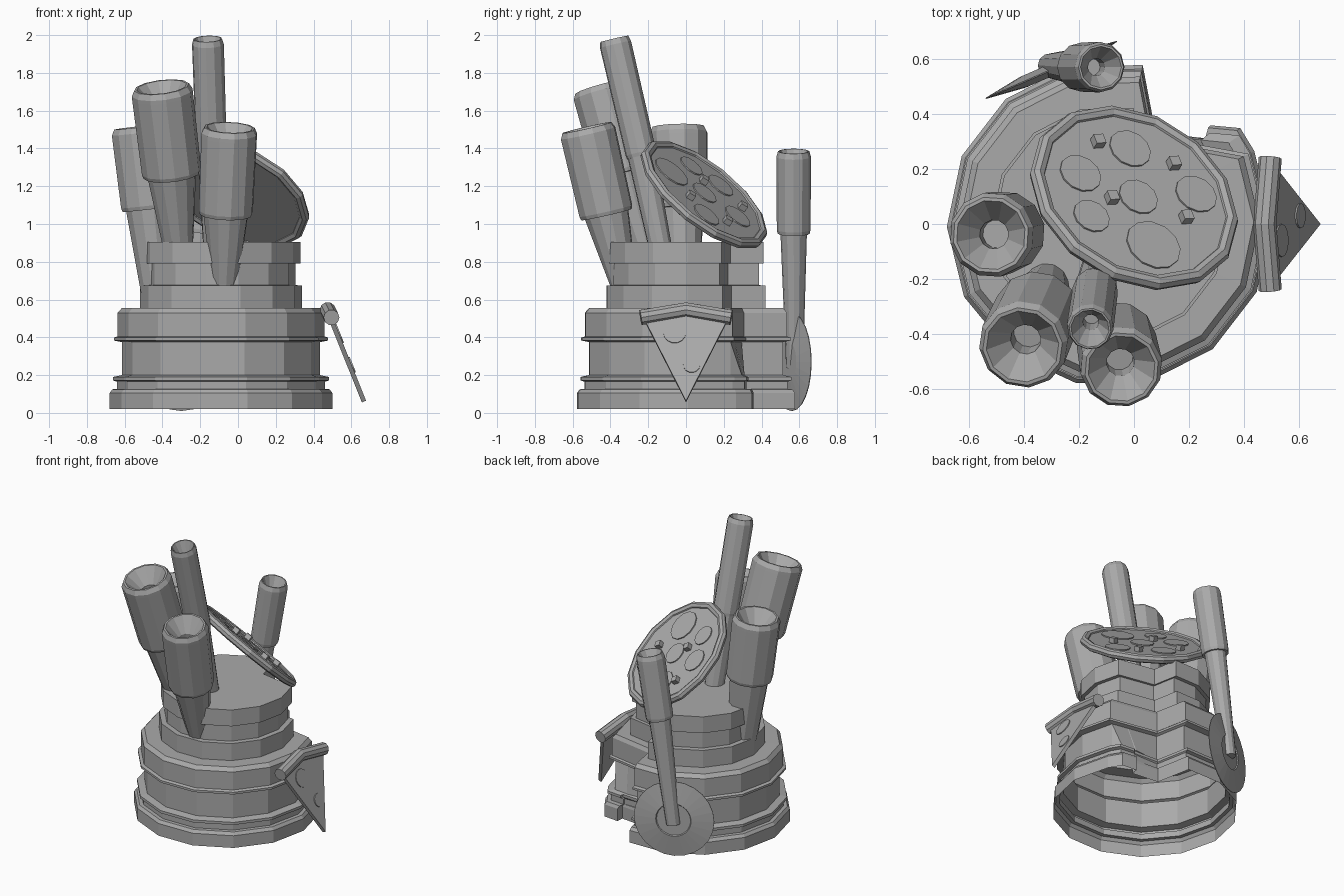
import bpy, bmesh, math
from mathutils import Vector

if "Cube" in bpy.data.objects:
    bpy.data.objects.remove(bpy.data.objects["Cube"])

grey = bpy.data.materials.new("plain_grey")
grey.diffuse_color = (0.4, 0.4, 0.4, 1)
grey.use_nodes = True
grey.node_tree.nodes["Principled BSDF"].inputs["Base Color"].default_value = grey.diffuse_color


def finish(name, bm):
    me = bpy.data.meshes.new(name)
    bmesh.ops.recalc_face_normals(bm, faces=bm.faces)
    bm.to_mesh(me)
    bm.free()
    me.materials.append(grey)
    ob = bpy.data.objects.new(name, me)
    bpy.context.collection.objects.link(ob)
    return ob


def loft(name, rings, cap_start=True, cap_end=True):
    """Skin a list of equal-length point rings."""
    bm = bmesh.new()
    vs = [[bm.verts.new(p) for p in ring] for ring in rings]
    n = len(rings[0])
    for a, b in zip(vs, vs[1:]):
        for i in range(n):
            j = (i + 1) % n
            bm.faces.new((a[i], a[j], b[j], b[i]))
    if cap_start:
        bm.faces.new(vs[0][::-1])
    if cap_end:
        bm.faces.new(vs[-1])
    return finish(name, bm)


def circle(center, normal, r, n, turn=0.0):
    normal = Vector(normal).normalized()
    u = Vector((0, 0, 1)).cross(normal)
    u = u.normalized() if u.length > 1e-4 else Vector((1, 0, 0))
    v = normal.cross(u)
    c = Vector(center)
    return [c + r * (math.cos(t) * u + math.sin(t) * v)
            for t in (turn + math.tau * i / n for i in range(n))]


def lathe(name, center, normal, profile, n, **kw):
    """Profile of (radius, height) turned about a tilted axis."""
    nrm = Vector(normal).normalized()
    return loft(name, [circle(Vector(center) + nrm * h, nrm, r, n) for r, h in profile], **kw)


# Tiered body: 14-sided rings, one wedge pushed inwards
CX, STEP = -0.09, 360 / 14


def body_ring(r, z):
    def at(deg, rad=r):
        a = math.radians(deg)
        return Vector((CX + rad * math.cos(a), rad * math.sin(a), z))
    ring = [at(78.1 + STEP * i) for i in range(13)]       # round to the wedge
    swell = 0 if z > 0.37 else (7.5 if z > 0.125 else 9.5)  # low broken corner
    apex = at(63, r * 0.63)
    corner = at(26.7 + swell)
    lip = corner.lerp(apex, 0.35)
    if swell:
        lip.y = corner.y + 0.01
    ring[12] = at(26.7)
    inner = lip.lerp(apex, 0.02)
    if swell:
        inner.y = 0.31
    return ring + [corner, lip, inner, apex]


body = [(0.59, 0.02), (0.59, 0.105), (0.575, 0.125), (0.55, 0.126), (0.55, 0.165),
        (0.572, 0.172), (0.572, 0.19), (0.525, 0.2), (0.525, 0.375), (0.567, 0.383),
        (0.567, 0.398), (0.547, 0.405), (0.547, 0.53), (0.525, 0.555), (0.43, 0.556),
        (0.43, 0.675), (0.395, 0.676), (0.395, 0.79), (0.42, 0.791), (0.42, 0.905)]
loft("tiered_body", [body_ring(r, z) for r, z in body], cap_start=False)


# Tubes: tapered stem, thicker head, funnel opening
def tube(name, top, joint, foot, r, stem, tip, n=12, hole=0.34):
    top, joint, foot = Vector(top), Vector(joint), Vector(foot)
    ax = (top - joint).normalized()
    down = (joint - foot).normalized()
    rings = [circle(foot, down, tip, n), circle(joint, ax, stem, n)]
    h = (top - joint).length
    for k, d in ((0.93, 0.0), (0.97, 0.02), (1.0, h - 0.05), (1.0, h - 0.03),
                 (0.9, h), (0.82, h), (hole, h - 0.1), (hole, h - 0.2)):
        rings.append(circle(joint + ax * d, ax, r * k, n))
    loft(name, rings)


tube("large_tube", (-0.405, -0.445, 1.725), (-0.35, -0.32, 1.26), (-0.31, -0.2, 0.8),
     0.163, 0.13, 0.07)
tube("front_tube", (-0.045, -0.525, 1.51), (-0.065, -0.42, 1.05), (-0.07, -0.31, 0.6),
     0.15, 0.12, 0.06)
tube("left_tube", (-0.52, -0.04, 1.515), (-0.47, -0.03, 1.08), (-0.41, -0.02, 0.56),
     0.155, 0.125, 0.09)
tube("thin_tube", (-0.16, -0.38, 1.98), (-0.14, -0.235, 1.36), (-0.12, -0.12, 0.8),
     0.085, 0.075, 0.06)

# Roller: handle and lens-shaped wheel
tube("roller_handle", (-0.12, 0.57, 1.385), (-0.195, 0.57, 0.95), (-0.305, 0.575, 0.24),
     0.092, 0.07, 0.045)
lathe("roller_wheel", (-0.3, 0.56, 0.27), (-0.4, 0.92, 0),
      [(0.11, -0.022), (0.26, -0.002), (0.26, 0.002), (0.115, 0.022), (0.11, 0.016), (0.1, 0.016)], 24)

# Tilted round plate with a rolled rim
N = Vector((0.37, 0.58, 0.725)).normalized()
C = Vector((0, 0.095, 1.155))
lathe("plate", C, N, [(0.375, -0.015), (0.375, 0.012)], 14)
rim = [(0.378 + 0.028 * math.cos(a), 0.028 * math.sin(a))
       for a in (math.tau * i / 8 for i in range(9))]
lathe("plate_rim", C, N, rim, 14, cap_start=False, cap_end=False)


def on_plate(x, y):
    return Vector((x, y, C.z - (N.x * (x - C.x) + N.y * (y - C.y)) / N.z))


for x, y, r in ((-0.02, 0.265, 0.08), (-0.2, 0.175, 0.08), (0.01, 0.09, 0.075),
                (0.22, 0.1, 0.08), (0.065, -0.085, 0.105), (-0.16, 0.02, 0.07)):
    lathe("topping_disc", on_plate(x, y), N, [(r, 0.01), (r, 0.019)], 12)
for x, y in ((-0.14, 0.285), (0.135, 0.205), (-0.09, 0.08), (0.18, 0.01)):
    lathe("topping_cube", on_plate(x, y), N, [(0.028, 0.005), (0.028, 0.045)], 4)

# Leaning wedge slice with a rolled crust
M = Vector((0.928, 0, 0.373)).normalized()
tri = [Vector(p) for p in ((0.482, 0.235, 0.52), (0.462, 0, 0.57), (0.482, -0.235, 0.52),
                           (0.667, 0, 0.06))]
loft("slice", [[p - M * 0.012 for p in tri], [p + M * 0.012 for p in tri]])
path = [Vector(p) for p in ((0.495, -0.24, 0.505), (0.475, 0, 0.545), (0.495, 0.24, 0.505))]
dirs = [path[1] - path[0], path[2] - path[0], path[2] - path[1]]
loft("slice_crust", [circle(p, d, 0.042, 10) for p, d in zip(path, dirs)])
for y, z, r in ((-0.06, 0.42, 0.06), (0.03, 0.25, 0.045)):
    x = 0.462 + (0.57 - z) * 0.402
    lathe("slice_topping", (x, y, z), M, [(r, 0.01), (r, 0.018)], 14)
